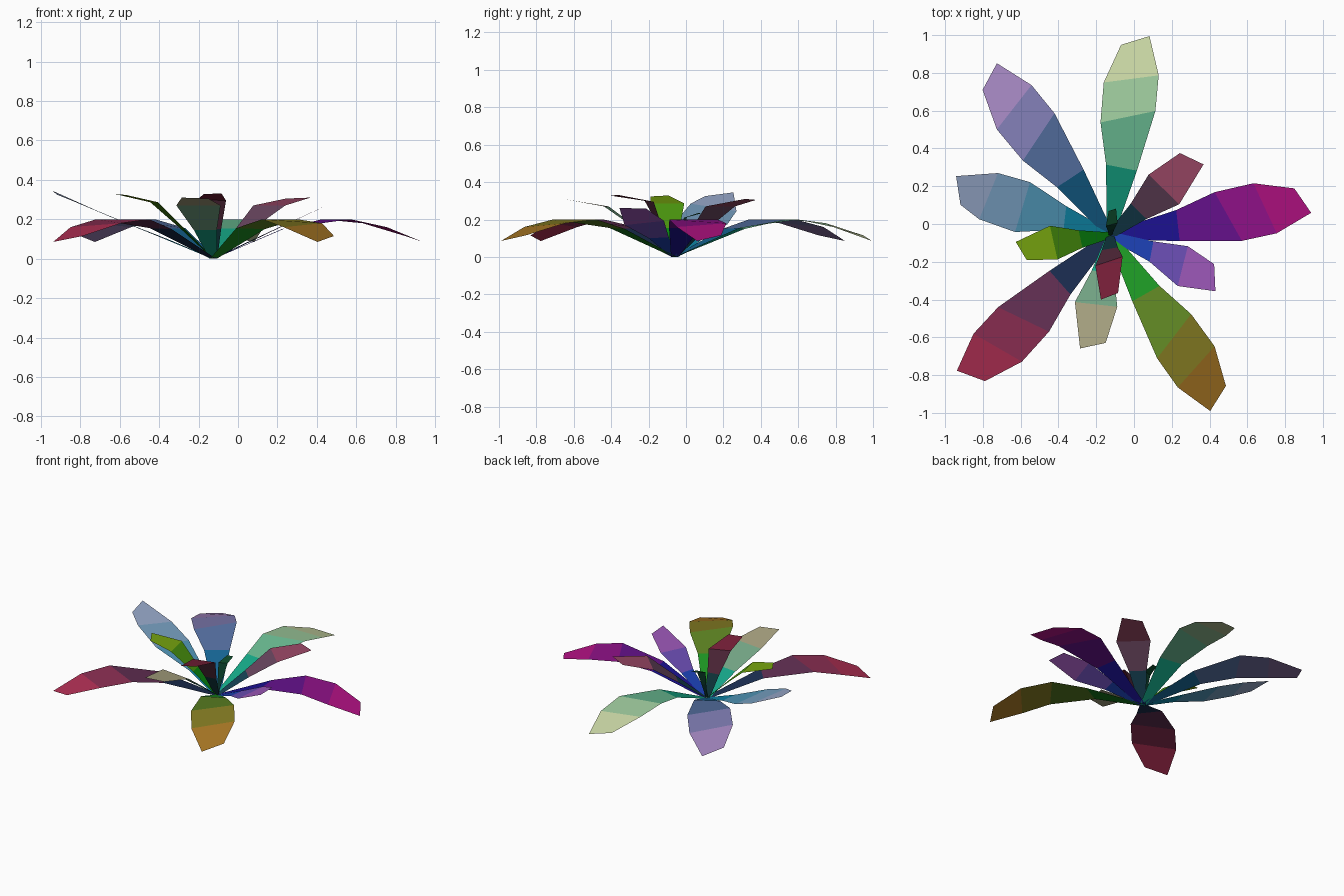
import bpy
from math import cos, sin, radians

if "Cube" in bpy.data.objects:
    bpy.data.objects.remove(bpy.data.objects["Cube"])

BASE = (-0.125, -0.06)

# Leaf shapes: cross sections from root to tip as
# (right radius, right angle, right z, left radius, left angle, left z)
LONG = [(.37, -4.8, .155, .375, 21, .150),
        (.70, -2.4, .200, .60, 22.5, .200),
        (.885, .7, .160, .81, 20, .180),
        (1.075, 6.4, .085, 1.01, 14.3, .115)]
RAISED = [(.28, -6.5, .10, .25, 20, .10),
          (.51, -6.5, .175, .505, 25, .205),
          (.68, -2, .245, .70, 20, .285),
          (.875, 6, .345, .81, 15.5, .325)]
SHORT = [(.21, -13, .145, .20, 20, .145),
         (.40, -13, .270, .38, 20.5, .270),
         (.62, 0, .310, .57, 12.5, .305)]
SHORT_FLAT = [(.25, -6, .10, .23, 20, .105),
              (.446, -9, .170, .414, 20, .193),
              (.63, 0, .262, .57, 12.5, .258)]
UPRIGHT = [(.09, -22, .15, .075, 40, .15),
           (.18, -18, .30, .13, 38, .295),
           (.344, 0, .327, .308, 16, .332)]


def colour(name, rgb):
    m = bpy.data.materials.new(name)
    m.diffuse_color = [min(1, (c * 1.12 / 255)) ** 2.2 for c in rgb] + [1]
    m.use_nodes = True
    m.node_tree.nodes["Principled BSDF"].inputs["Base Color"].default_value = m.diffuse_color
    return m


def leaf(name, shape, turn, inner, outer, size=1.0, height=1.0):
    """Strip of quads fanning out of the root; colour shifts along its length."""
    def point(r, a, z):
        a = radians(a + turn)
        return (BASE[0] + r * size * cos(a), BASE[1] + r * size * sin(a), z * height)
    verts = [point(.02, -80, 0), point(.02, 95, 0)]
    for rr, ra, rz, lr, la, lz in shape:
        verts += [point(rr, ra, rz), point(lr, la, lz)]
    n = len(shape)
    faces = [(2 * i, 2 * i + 2, 2 * i + 3, 2 * i + 1) for i in range(n)]
    mesh = bpy.data.meshes.new(name)
    mesh.from_pydata(verts, [], faces)
    for i in range(n):
        t = (i / (n - 1)) ** .7
        rgb = [a + (b - a) * t for a, b in zip(inner, outer)]
        mesh.materials.append(colour(f"{name}_{i}", rgb))
        mesh.polygons[i].material_index = i
    mesh.update()
    bpy.context.collection.objects.link(bpy.data.objects.new(name, mesh))


# Long drooping outer leaves
leaf("long_leaf_magenta", LONG, 0, (30, 22, 130), (160, 22, 118), .995)
leaf("long_leaf_orange", LONG, -66.8, (30, 130, 35), (148, 105, 36), .995)
leaf("long_leaf_pale_green", LONG, 72.5, (25, 150, 120), (178, 190, 145))
leaf("long_leaf_violet", LONG, 117, (25, 90, 130), (140, 115, 165), 1.015)
leaf("long_leaf_red", LONG, 215, (30, 45, 75), (155, 45, 75), 1.008)

# Straight raised leaves
leaf("raised_leaf_blue", RAISED, 153, (20, 120, 150), (135, 150, 180))
leaf("raised_leaf_purple", SHORT_FLAT, -28, (30, 60, 160), (140, 80, 165))

# Short arching inner leaves
leaf("short_leaf_pink", SHORT, 37.3, (25, 60, 75), (135, 65, 90))
leaf("short_leaf_tan", SHORT, 255, (25, 145, 120), (150, 145, 115))
leaf("short_leaf_lime", SHORT, 184, (15, 125, 20), (105, 145, 20), .81, 1.06)

# Upright leaves at the heart
leaf("heart_leaf_red", UPRIGHT, 261.6, (20, 50, 55), (105, 32, 52))
leaf("heart_leaf_green", UPRIGHT, 78, (15, 50, 45), (18, 65, 40), .42, .71)
